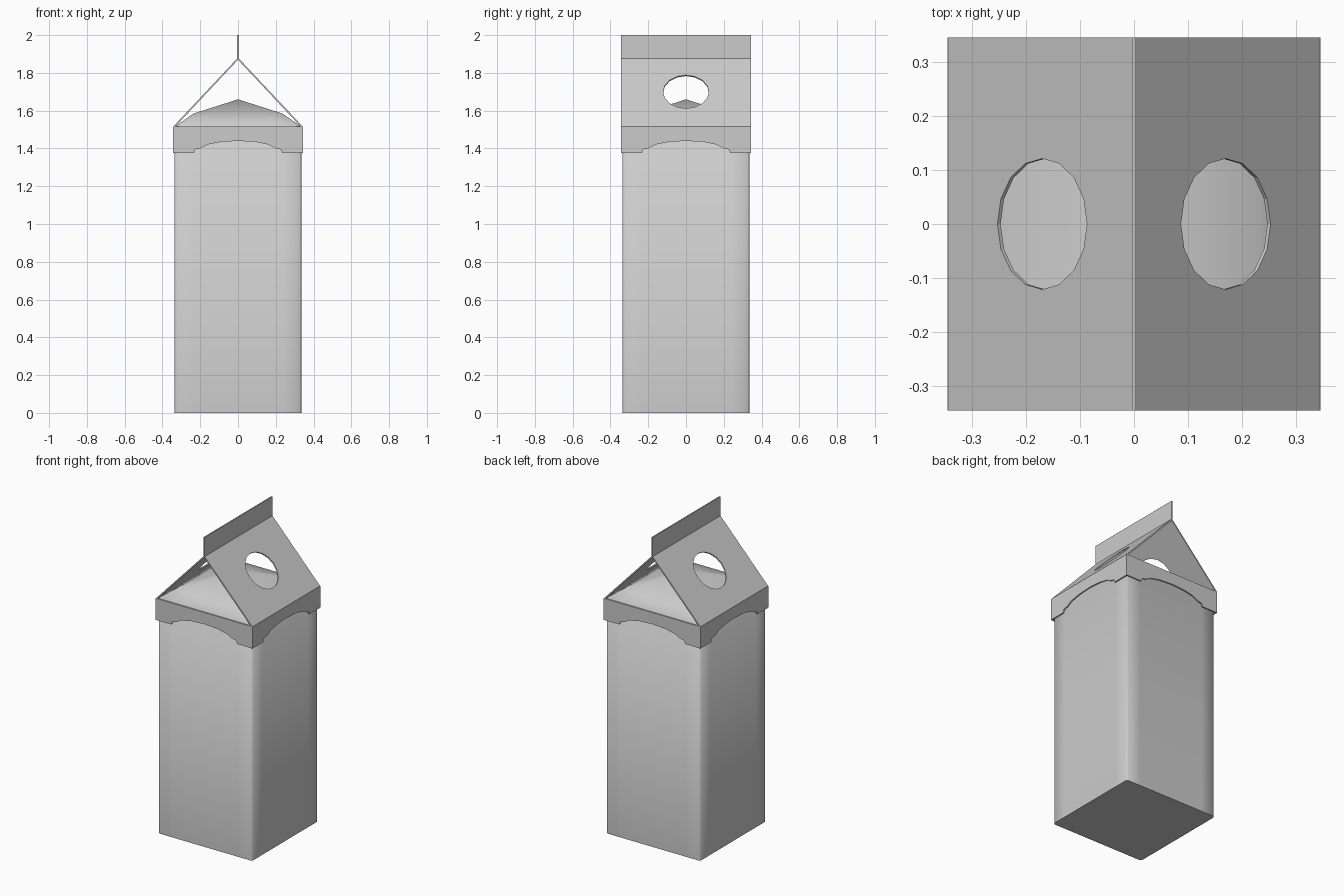
import bpy, bmesh, math
from mathutils import Matrix, Vector

if "Cube" in bpy.data.objects:
    bpy.data.objects.remove(bpy.data.objects["Cube"])

W = 0.345      # outer half width of the folded card
T = 0.008      # card thickness


def panel(name, loops, mats):
    """Flat card panels: filled 2D outlines (inner loops are holes), one per matrix."""
    cu = bpy.data.curves.new(name + "_outline", 'CURVE')
    cu.dimensions = '2D'
    cu.fill_mode = 'BOTH'
    cu.extrude = T / 2
    for loop in loops:
        sp = cu.splines.new('POLY')
        sp.points.add(len(loop) - 1)
        for p, (u, v) in zip(sp.points, loop):
            p.co = (u, v, 0, 1)
        sp.use_cyclic_u = True
    tmp = bpy.data.objects.new(name + "_outline", cu)
    bpy.context.collection.objects.link(tmp)
    dg = bpy.context.evaluated_depsgraph_get()
    flat = bpy.data.meshes.new_from_object(tmp.evaluated_get(dg))
    bpy.data.objects.remove(tmp)
    bm = bmesh.new()
    for m in mats:
        part = flat.copy()
        part.transform(m)
        bm.from_mesh(part)
        bpy.data.meshes.remove(part)
    for f in bm.faces:
        f.smooth = False
    me = bpy.data.meshes.new(name)
    bm.to_mesh(me)
    bm.free()
    ob = bpy.data.objects.new(name, me)
    bpy.context.collection.objects.link(ob)
    return ob


def frame(origin, v):
    """u runs along +y, v along the given direction, origin at u = v = 0."""
    u, v = Vector((0, 1, 0)), Vector(v).normalized()
    m = Matrix((u, v, u.cross(v))).transposed().to_4x4()
    m.translation = origin
    return m


def turns(m, n):
    return [Matrix.Rotation(i * 2 * math.pi / n, 4, 'Z') @ m for i in range(n)]


# Bottle-like square body with softened corners and a low peaked top
h, c, s = 0.335, 0.325, 0.235
side = [(h, -c), (h, -s), (h, s), (h, c)]
outline = []
for k in range(4):
    for x, y in side:
        for _ in range(k):
            x, y = -y, x
        outline.append((x, y))
bm = bmesh.new()
rings = [[bm.verts.new((x * f, y * f, z)) for x, y in outline]
         for f, z in ((1, 0), (1, 1.515), (0.70, 1.585))]
n = len(outline)
for a, b in zip(rings, rings[1:]):
    for i in range(n):
        j = (i + 1) % n
        bm.faces.new((a[i], a[j], b[j], b[i]))
bm.faces.new(rings[0][::-1])
apex = bm.verts.new((0, 0, 1.66))
for i in range(n):
    bm.faces.new((rings[-1][i], rings[-1][(i + 1) % n], apex))
me = bpy.data.meshes.new("body")
bm.to_mesh(me)
bm.free()
me.shade_smooth()
me.set_sharp_from_angle(angle=math.radians(65))
bpy.context.collection.objects.link(bpy.data.objects.new("body", me))

# Collar: four panels with an arched lower edge
half = [(W, 1.515), (W, 1.375), (0.235, 1.375), (0.226, 1.395), (0.20, 1.40),
        (0.16, 1.421), (0.09, 1.435)]
collar = half + [(0, 1.44)] + [(-u, v) for u, v in reversed(half)]
panel("collar", [collar], turns(frame((W - T / 2, 0, 0), (0, 0, 1)), 4))

# Sloping roof panels, each with a round 16-sided hole
eave, ridge = Vector((W - T / 2, 0, 1.512)), Vector((0.001, 0, 1.874))
L = (ridge - eave).length
rect = [(-W, 0), (W, 0), (W, L), (-W, L)]
hole = [(0.121 * math.cos(a * math.pi / 8), L / 2 + 0.006 + 0.121 * math.sin(a * math.pi / 8))
        for a in range(16)]
panel("roof_panels", [rect, hole], turns(frame(eave, ridge - eave), 2))

# Upright fin along the ridge
panel("ridge_fin", [[(-W, 1.872), (W, 1.872), (W, 2.0), (-W, 2.0)]],
      [frame((0, 0, 0), (0, 0, 1))])
